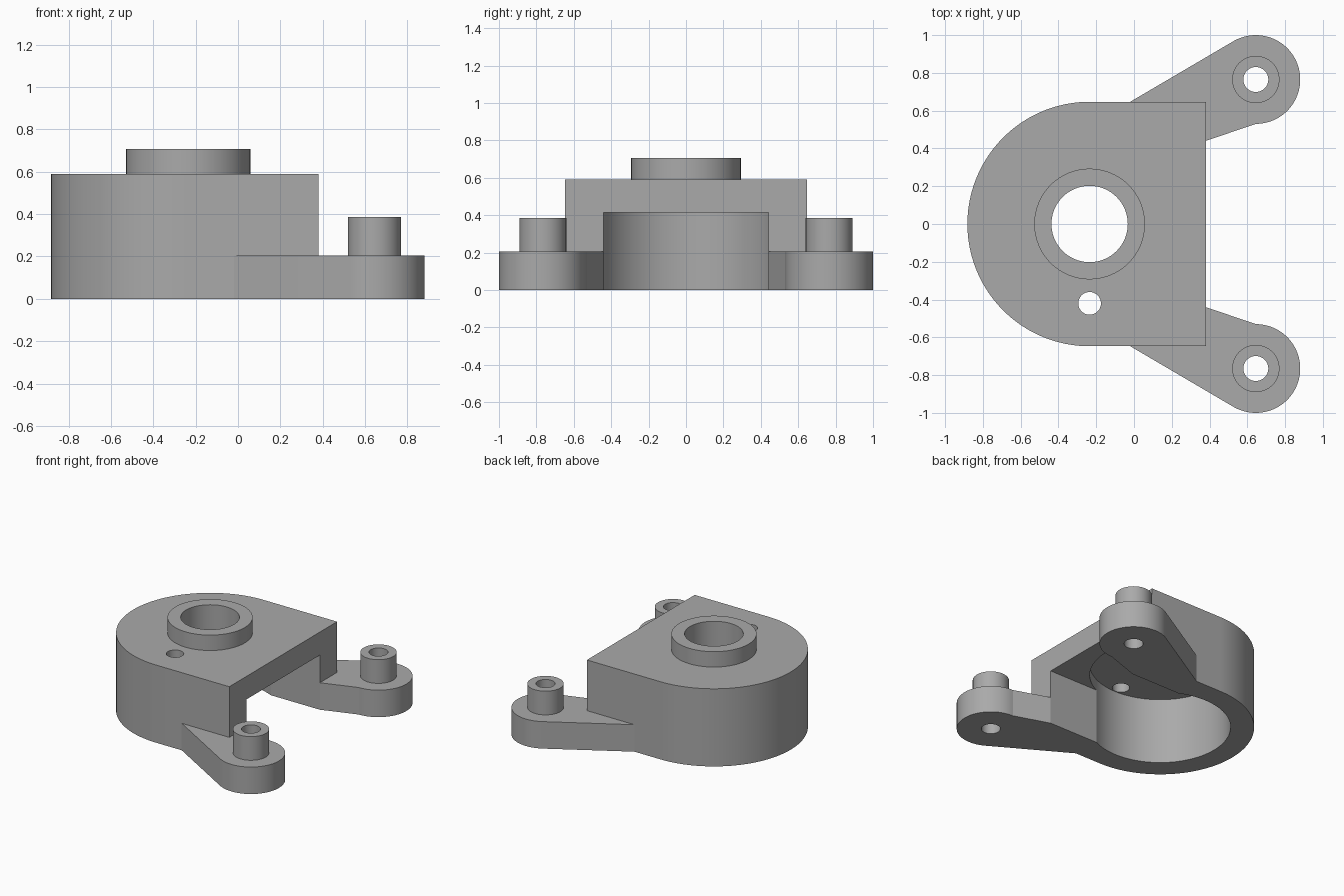
import bpy, bmesh
from math import cos, sin, radians

cube = bpy.data.objects.get("Cube")
if cube:
    bpy.data.objects.remove(cube)

grey = bpy.data.materials.new("plain grey")
grey.use_nodes = True
grey.diffuse_color = (0.4, 0.4, 0.4, 1)
grey.node_tree.nodes["Principled BSDF"].inputs["Base Color"].default_value = (0.4, 0.4, 0.4, 1)


def arc(cx, cy, r, start=0, end=360, steps=96):
    """Points along an arc; a full turn leaves out the repeated last point."""
    count = steps if end - start == 360 else steps + 1
    angles = [radians(start + (end - start) * i / steps) for i in range(count)]
    return [(cx + r * cos(a), cy + r * sin(a)) for a in angles]


def prism(name, outline, z0, z1):
    """Extrude a flat outline from z0 to z1."""
    bm = bmesh.new()
    face = bm.faces.new([bm.verts.new((x, y, z0)) for x, y in outline])
    top = bmesh.ops.extrude_face_region(bm, geom=[face])["geom"]
    verts = [v for v in top if isinstance(v, bmesh.types.BMVert)]
    bmesh.ops.translate(bm, vec=(0, 0, z1 - z0), verts=verts)
    bmesh.ops.recalc_face_normals(bm, faces=bm.faces)
    mesh = bpy.data.meshes.new(name)
    bm.to_mesh(mesh)
    bm.free()
    mesh.materials.append(grey)
    obj = bpy.data.objects.new(name, mesh)
    bpy.context.collection.objects.link(obj)
    return obj


def finish(obj, *cutters):
    """Subtract the cutters, then smooth the round walls."""
    bpy.ops.object.select_all(action="DESELECT")
    bpy.context.view_layer.objects.active = obj
    obj.select_set(True)
    for cutter in cutters:
        mod = obj.modifiers.new("cut", "BOOLEAN")
        mod.operation, mod.solver, mod.object = "DIFFERENCE", "EXACT", cutter
        bpy.ops.object.modifier_apply(modifier=mod.name)
        bpy.data.objects.remove(cutter)
    bpy.ops.object.shade_smooth_by_angle(angle=radians(15))


CX = -0.235          # axis of the bore
R = 0.647            # housing radius
FRONT = 0.38         # flat open end of the housing
SLOT = 0.44          # half width of the opening
BODY_Z, ARM_Z = 0.59, 0.205

# Housing: rounded block with a round chamber, an open slot and two holes
housing = prism("housing", arc(CX, 0, R, 90, 270) + [(FRONT, -R), (FRONT, R)], 0, BODY_Z)
slot = [(CX, -SLOT), (1, -SLOT), (1, SLOT), (CX, SLOT)]
finish(housing,
       prism("chamber_cutter", arc(CX, 0, 0.485), -0.1, 0.5),
       prism("slot_cutter", slot, -0.1, 0.415),
       prism("bore_cutter", arc(CX, 0, 0.202), 0.3, 1),
       prism("vent_cutter", arc(CX, -0.42, 0.06, steps=48), 0.3, 1))

# Raised collar around the bore
collar = prism("collar", arc(CX, 0, 0.293), BODY_Z, 0.707)
finish(collar, prism("bore_cutter", arc(CX, 0, 0.202), 0.3, 1))

# Mounting arms with hollow pins, one on each side
HX, HY, HUB = 0.645, 0.765, 0.235
for side, s in (("front", -1), ("back", 1)):
    outline = [(FRONT, R), (FRONT, SLOT)] + arc(HX, HY, HUB, -90, 120, 56) + [(-0.02, R)]
    arm = prism(side + "_arm", [(x, s * y) for x, y in outline], 0, ARM_Z)
    pin = prism(side + "_pin", arc(HX, s * HY, 0.125, steps=64), ARM_Z, 0.385)
    for part in (arm, pin):
        finish(part, prism("pin_hole_cutter", arc(HX, s * HY, 0.066, steps=48), -0.1, 1))
